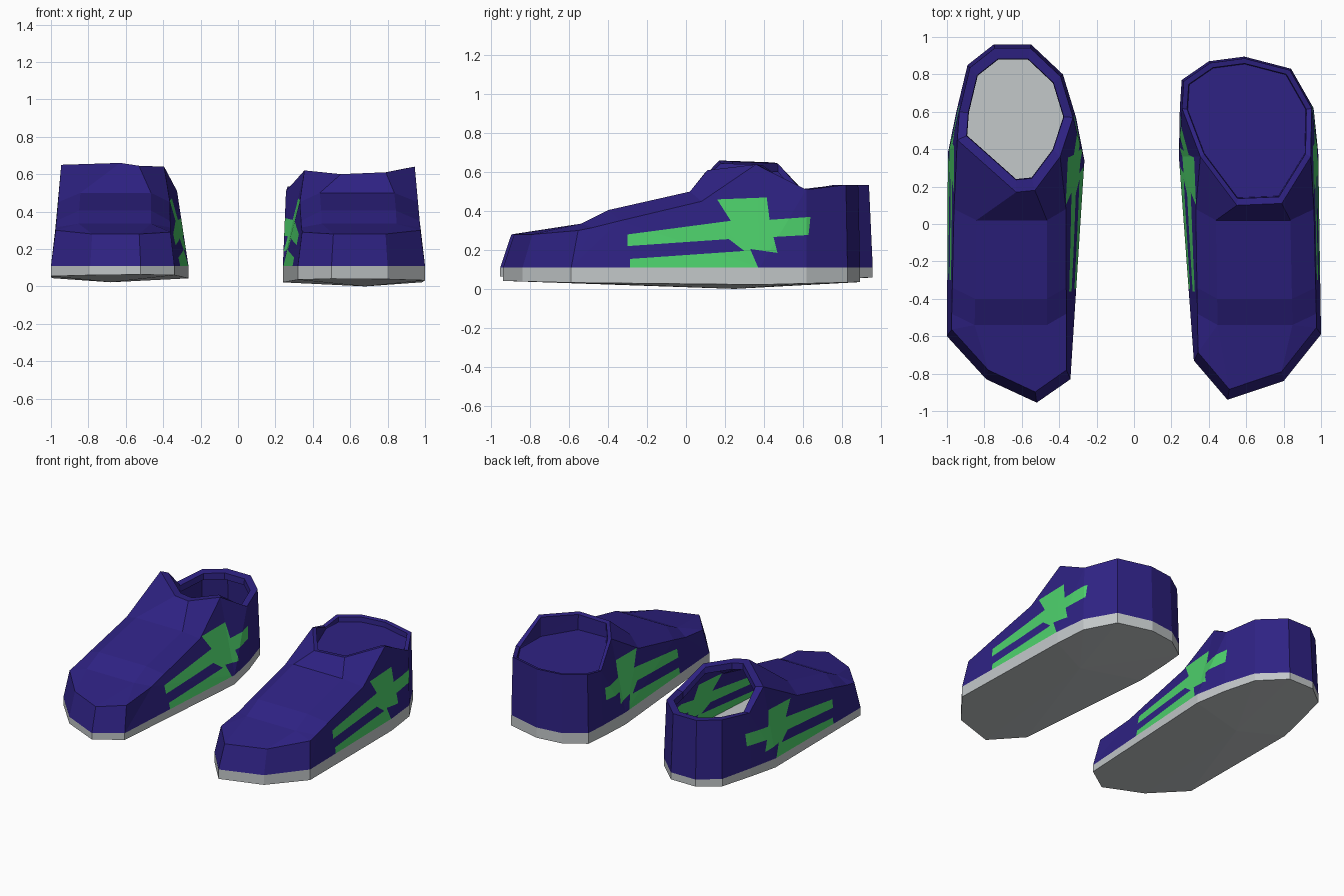
import bpy, bmesh, math
from mathutils import Vector

cube = bpy.data.objects.get("Cube")
if cube:
    bpy.data.objects.remove(cube)


def material(name, rgb):
    mat = bpy.data.materials.new(name)
    mat.use_nodes = True
    mat.diffuse_color = (*rgb, 1)
    mat.node_tree.nodes["Principled BSDF"].inputs["Base Color"].default_value = (*rgb, 1)
    return mat


PURPLE = material("deep purple", (0.028, 0.016, 0.23))
GREEN = material("bright green", (0.075, 0.64, 0.15))
GREY = material("pale grey", (0.55, 0.58, 0.59))
SOLE_TOP = 0.11

# Side emblem outline as (y, z)
EMBLEM = [(.16, .46), (.415, .47), (.43, .355), (.64, .37), (.63, .277), (.45, .267),
          (.47, .185), (.33, .205), (.375, .1), (-.287, .1), (-.287, .154), (.3, .195),
          (.22, .256), (-.3, .22), (-.3, .28), (.23, .35)]


def inside(y, z, poly):
    hit = False
    for (y1, z1), (y2, z2) in zip(poly, poly[1:] + poly[:1]):
        if (z1 > z) != (z2 > z) and y < y1 + (z - z1) * (y2 - y1) / (z2 - z1):
            hit = not hit
    return hit


def finish(bm, name, mirror, mats):
    bmesh.ops.recalc_face_normals(bm, faces=bm.faces)
    if mirror:
        for v in bm.verts:
            v.co.x = -v.co.x
        bmesh.ops.reverse_faces(bm, faces=bm.faces)
    mesh = bpy.data.meshes.new(name)
    bm.to_mesh(mesh)
    bm.free()
    for mat in mats:
        mesh.materials.append(mat)
    bpy.context.collection.objects.link(bpy.data.objects.new(name, mesh))


def build_sole(name, outline, low, mirror):
    bm = bmesh.new()
    top = [bm.verts.new((x, y, SOLE_TOP)) for x, y in outline]
    bottom = [bm.verts.new((x, y, low + .015 + .025 * abs(y - .1))) for x, y in outline]
    belly = bm.verts.new((.68, .25, low))
    bm.faces.new(top)
    for i in range(len(top)):
        j = (i + 1) % len(top)
        bm.faces.new((top[i], top[j], bottom[j], bottom[i]))
        bm.faces.new((bottom[i], bottom[j], belly))
    finish(bm, name, mirror, [GREY])


def paint_emblem(bm):
    bm.normal_update()
    sides = [f for f in bm.faces if abs(f.normal.x) > .8]
    bmesh.ops.triangulate(bm, faces=sides)
    for outer in (False, True):
        # The inner emblem sits slightly further forward
        poly = [(y if outer else y - .06, z) for y, z in EMBLEM]

        def wall():
            bm.normal_update()
            return [f for f in bm.faces if abs(f.normal.x) > .8
                    and (f.calc_center_median().x > .63) == outer]

        for (y1, z1), (y2, z2) in zip(poly, poly[1:] + poly[:1]):
            faces = wall()
            geom = faces + list({e for f in faces for e in f.edges})
            geom += list({v for f in faces for v in f.verts})
            bmesh.ops.bisect_plane(bm, geom=geom, dist=1e-5, plane_co=(0, y1, z1),
                                   plane_no=(0, z1 - z2, y2 - y1))
        for f in wall():
            c = f.calc_center_median()
            if inside(c.y, c.z, poly):
                f.material_index = 1


def build_upper(name, outline, tongue, corners, heel_scale, lip, closed, mirror):
    bm = bmesh.new()
    centre = Vector((.63, .57))
    base = [bm.verts.new((x, y, SOLE_TOP)) for x, y in outline]

    # Toe edge, just inside the sole
    def toe_edge(i, z):
        x, y = outline[i]
        return bm.verts.new((.64 + (x - .64) * .93, y * .94, z))
    toe, toe_in, toe_out, side_out = (toe_edge(i, z) for i, z in
                                      ((0, .28), (1, .29), (11, .28), (10, .3)))

    # Collar corners, tongue and heel rim
    corner_in, corner_out = (bm.verts.new(c) for c in corners)
    tongue_in, tongue_out = (bm.verts.new(c) for c in tongue)
    heel = []
    for i in range(3, 9):
        p = centre + (Vector(outline[i]) - centre) * heel_scale
        heel.append(bm.verts.new((p.x, p.y, .51 if i in (3, 8) else .535)))

    # Instep rows running back from the toe: y, edge height, crown height
    rows = []
    for y, edge, crown in ((-.54, .315, .335), (-.4, .35, .405), (.02, .45, .5)):
        left = toe_in.co.x + (corner_in.co.x - .03 - toe_in.co.x) * (y + .75) / 1.1
        right = side_out.co.x + (corner_out.co.x + .01 - side_out.co.x) * (y + .55) / .9
        rows.append([bm.verts.new((left + (right - left) * f, y + back, z))
                     for f, z, back in ((0, edge, .06), (.17, crown, 0),
                                        (.8, crown, 0), (1, edge, .06))])
    front = rows[0]
    rows.append([corner_in, tongue_in, tongue_out, corner_out])
    for a, b in zip(rows, rows[1:]):
        for i in range(3):
            bm.faces.new((a[i], a[i + 1], b[i + 1], b[i]))

    # Toe cap
    for face in ((toe_in, toe, front[1]), (toe_in, front[1], front[0]),
                 (toe, toe_out, front[2], front[1]), (toe_out, side_out, front[2]),
                 (side_out, front[3], front[2]),
                 (base[0], base[1], toe_in, toe), (base[11], base[0], toe, toe_out),
                 (base[10], base[11], toe_out, side_out)):
        bm.faces.new(face)

    # Side walls
    bm.faces.new([base[1], base[2], corner_in] + [r[0] for r in rows[2::-1]] + [toe_in])
    bm.faces.new([base[10], base[9], corner_out] + [r[3] for r in rows[2::-1]] + [side_out])

    # Heel wall
    rim = [corner_in] + heel + [corner_out]
    for i in range(7):
        bm.faces.new((base[i + 2], base[i + 3], rim[i + 1], rim[i]))

    # Collar lip, turned down inside; one shoe has a filled opening
    rim += [tongue_out, tongue_in]
    mid = sum((v.co for v in rim), Vector()) / len(rim)

    def inset(scale, height):
        return [bm.verts.new((mid.x + (v.co.x - mid.x) * scale,
                              mid.y + (v.co.y - mid.y) * scale, height(v.co.z)))
                for v in rim]
    edge = inset(lip, lambda z: z - .005)
    under = inset(lip - .01, lambda z: .495 if closed else z - .05)
    for a, b in ((rim, edge), (edge, under)):
        for i in range(len(rim)):
            j = (i + 1) % len(rim)
            bm.faces.new((a[i], a[j], b[j], b[i]))
    if closed:
        bm.faces.new(under)

    bmesh.ops.recalc_face_normals(bm, faces=bm.faces)
    paint_emblem(bm)
    finish(bm, name, mirror, [PURPLE, GREEN])


# Sole outlines run from the toe along the inner side, round the heel and back
left_outline = [(.5, -.94), (.32, -.73), (.24, .36), (.245, .62), (.255, .77), (.4, .87),
                (.59, .895), (.84, .83), (.96, .62), (.985, .38), (1, -.59), (.8, -.84)]
right_outline = [(.52, -.955), (.34, -.83), (.265, .34), (.31, .57), (.38, .8), (.55, .96),
                 (.75, .96), (.89, .85), (.95, .6), (.995, .38), (1, -.6), (.79, -.83)]

build_sole("left_sole", left_outline, 0, False)
build_sole("right_sole", right_outline, .022, True)
build_upper("left_upper", left_outline,
            tongue=((.55, .1, .6), (.79, .11, .61)),
            corners=((.355, .36, .62), (.945, .36, .64)),
            heel_scale=.97, lip=.92, closed=True, mirror=False)
build_upper("right_upper", right_outline,
            tongue=((.53, .18, .645), (.63, .17, .66)),
            corners=((.395, .36, .64), (.945, .45, .65)),
            heel_scale=.95, lip=.84, closed=False, mirror=True)
